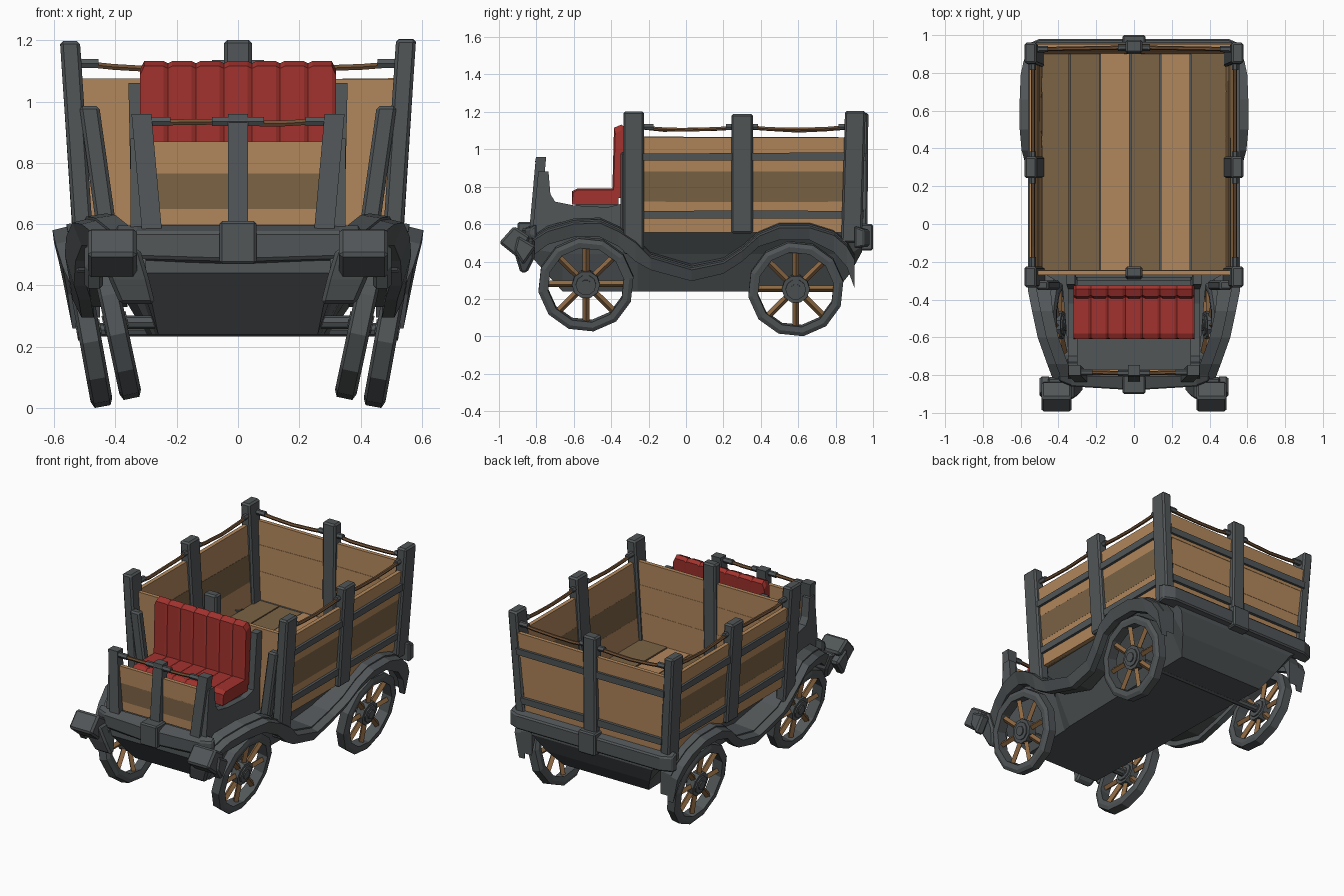
import bpy, bmesh, math, random
from mathutils import Matrix, Vector

if "Cube" in bpy.data.objects:
    bpy.data.objects.remove(bpy.data.objects["Cube"])

random.seed(4)

def material(name, rgb):
    m = bpy.data.materials.new(name)
    m.diffuse_color = (*rgb, 1)
    m.use_nodes = True
    m.node_tree.nodes["Principled BSDF"].inputs["Base Color"].default_value = m.diffuse_color
    return m

IRON = material("dark iron", (0.083, 0.093, 0.097))
LIGHT = material("light wood", (0.45, 0.245, 0.107))
DARK = material("dark wood", (0.20, 0.125, 0.06))
RED = material("red leather", (0.36, 0.032, 0.027))
ROPE = material("rope brown", (0.16, 0.08, 0.036))
SPOKE = material("spoke wood", (0.27, 0.14, 0.055))

class Part:
    """Collects lofted pieces into one named object."""
    def __init__(self, name):
        self.name, self.bm, self.mats = name, bmesh.new(), []

    def loft(self, rings, mat, mtx=None, closed=False):
        if mat not in self.mats:
            self.mats.append(mat)
        k, n = self.mats.index(mat), len(rings[0])
        vs = [[self.bm.verts.new(mtx @ Vector(p) if mtx else p) for p in r] for r in rings]
        fs = []
        for a, b in zip(vs, vs[1:] + vs[:1] if closed else vs[1:]):
            fs += [self.bm.faces.new((a[i], a[(i + 1) % n], b[(i + 1) % n], b[i])) for i in range(n)]
        if not closed:
            fs += [self.bm.faces.new(vs[0]), self.bm.faces.new(vs[-1])]
        for f in fs:
            f.material_index = k

    def box(self, lo, hi, mat, mtx=None):
        (a, b, c), (d, e, f) = lo, hi
        self.loft([[(a, b, z), (d, b, z), (d, e, z), (a, e, z)] for z in (c, f)], mat, mtx)

    def post(self, p0, p1, wx, wy, mat=IRON):
        self.loft([[(p[0] + i * wx / 2, p[1] + j * wy / 2, p[2])
                    for i, j in ((-1, -1), (1, -1), (1, 1), (-1, 1))] for p in (p0, p1)], mat)

    def tube(self, pts, r, mat, n=6, mtx=None):
        pts = [Vector(p) for p in pts]
        q = (pts[-1] - pts[0]).to_track_quat('Z', 'Y')
        self.loft([[p + q @ Vector((r * math.cos(t), r * math.sin(t), 0))
                    for t in (2 * math.pi * i / n for i in range(n))] for p in pts], mat, mtx)

    def extrude_x(self, prof, x0, x1, mat):
        self.loft([[(x, y, z) for y, z in prof] for x in (x0, x1)], mat)

    def done(self, bevel=0.0):
        bmesh.ops.recalc_face_normals(self.bm, faces=self.bm.faces[:])
        me = bpy.data.meshes.new(self.name)
        self.bm.to_mesh(me)
        for m in self.mats:
            me.materials.append(m)
        ob = bpy.data.objects.new(self.name, me)
        bpy.context.collection.objects.link(ob)
        if bevel:
            mod = ob.modifiers.new("chamfer", 'BEVEL')
            mod.width, mod.segments, mod.limit_method = bevel, 1, 'ANGLE'

def jit(a=0.005):
    return random.uniform(-a, a)

# Underbody hull: y, bottom z, bottom / middle / top half width
hull = Part("underbody")
rings = []
for y, zb, b, m, t in ((-0.84, 0.44, 0.30, 0.34, 0.35), (-0.66, 0.24, 0.26, 0.33, 0.35),
                       (-0.32, 0.24, 0.27, 0.34, 0.38), (-0.26, 0.24, 0.28, 0.38, 0.48),
                       (0.80, 0.24, 0.30, 0.41, 0.50), (0.88, 0.34, 0.36, 0.44, 0.50), (0.94, 0.45, 0.42, 0.46, 0.50)):
    zm = max(0.44, zb + 0.03)
    rings.append([(-b, y, zb), (b, y, zb), (m, y, zm), (t, y, 0.565), (-t, y, 0.565), (-m, y, zm)])
hull.loft(rings, IRON)
hull.done()

# Front and back beams with centre brackets
beam = Part("end_beams")
beam.loft([[(x, -0.80, z0), (x, y, z0 + 0.02), (x, y, 0.575), (x, -0.80, 0.60)]
           for x, y, z0 in ((-0.40, -0.83, 0.52), (-0.33, -0.86, 0.47), (0, -0.88, 0.46), (0.33, -0.86, 0.47), (0.40, -0.83, 0.52))], IRON)
beam.box((-0.06, -0.90, 0.47), (0.06, -0.80, 0.61), IRON)
beam.loft([[(x, 0.90, 0.47), (x, y, 0.48), (x, y, 0.57), (x, 0.90, 0.59)]
           for x, y in ((-0.57, 0.95), (-0.50, 0.98), (0.50, 0.98), (0.57, 0.95))], IRON)
beam.box((-0.06, 0.90, 0.46), (0.06, 1.0, 0.60), IRON)
beam.done(0.008)

# Fenders and running boards: y, top z, bottom z, outer x, inner x
FEND = ((-0.86, 0.47, 0.38, 0.42, 0.30), (-0.82, 0.53, 0.45, 0.43, 0.31), (-0.74, 0.58, 0.51, 0.46, 0.35),
        (-0.60, 0.62, 0.55, 0.51, 0.40), (-0.46, 0.625, 0.55, 0.54, 0.43), (-0.36, 0.58, 0.50, 0.56, 0.44),
        (-0.27, 0.52, 0.42, 0.565, 0.42), (-0.19, 0.44, 0.375, 0.55, 0.38), (0.03, 0.375, 0.315, 0.54, 0.36),
        (0.20, 0.41, 0.355, 0.54, 0.38), (0.30, 0.475, 0.42, 0.57, 0.42), (0.39, 0.555, 0.50, 0.595, 0.48),
        (0.50, 0.60, 0.535, 0.605, 0.492), (0.66, 0.60, 0.535, 0.605, 0.492), (0.79, 0.56, 0.47, 0.60, 0.48),
        (0.86, 0.50, 0.39, 0.585, 0.45), (0.90, 0.43, 0.28, 0.57, 0.45))
fend = Part("fenders")
for s in (-1, 1):
    fend.loft([[(s * xi, y, zb + 0.015), (s * (xo - 0.05), y, zb + 0.015), (s * (xo - 0.045), y, zt), (s * xi, y, zt + 0.01)]
               for y, zt, zb, xo, xi in FEND], IRON)
    # lower, outward-leaning lip
    fend.loft([[(s * (xo - 0.07), y, zb - 0.02), (s * (xo - 0.03), y, zb - 0.02), (s * xo, y, zt - 0.02), (s * (xo - 0.06), y, zt - 0.005)]
               for y, zt, zb, xo, xi in FEND], IRON)
fend.done()

# Lamp blocks at the fender tips, with inward-slanting lower prongs
lamp = Part("front_lamps")
for s in (-1, 1):
    lamp.extrude_x([(-1.0, 0.50), (-0.92, 0.59), (-0.83, 0.53), (-0.90, 0.42)], s * 0.33, s * 0.49, IRON)
    lamp.loft([[(s * x0, y0, z), (s * x1, y0, z), (s * x1, y1, z), (s * x0, y1, z)]
               for z, x0, x1, y0, y1 in ((0.52, 0.32, 0.46, -0.93, -0.81), (0.42, 0.29, 0.42, -0.91, -0.81),
                                         (0.34, 0.27, 0.385, -0.885, -0.85))], IRON)
    lamp.extrude_x([(-0.92, 0.46), (-0.90, 0.54), (-0.80, 0.48), (-0.87, 0.38)], s * 0.44, s * 0.50, IRON)
lamp.done(0.012)

# Spoked wheels, leaning outwards at the top
for label, y, z, x, ang in (("front", -0.535, 0.28, 0.40, 0.21), ("rear", 0.587, 0.255, 0.487, 0.18)):
    wheel = Part(label + "_wheels")
    for s in (-1, 1):
        M = Matrix.Translation((s * x, y, z)) @ Matrix.Rotation(s * ang, 4, 'Y')
        N = 12
        rim = []
        for i in range(N):
            c, d = math.cos(2 * math.pi * (i + .3) / N), math.sin(2 * math.pi * (i + .3) / N)
            rim.append([(u, r * c, r * d) for u, r in ((-0.033, 0.205), (0.033, 0.205), (0.036, 0.235),
                                                      (0.026, 0.257), (-0.026, 0.257), (-0.036, 0.235))])
        wheel.loft(rim, IRON, M, True)
        for i in range(8):
            a = math.pi * i / 4
            c, d = math.cos(a), math.sin(a)
            wheel.tube([(0, 0.05 * c, 0.05 * d), (0, 0.212 * c, 0.212 * d)], 0.018, SPOKE, 4, M)
        for r, h in ((0.075, 0.025), (0.055, 0.033), (0.03, 0.04)):
            wheel.tube([(-h, 0, 0), (h, 0, 0)], r, IRON, 10, M)
    wheel.tube([(-x, y, z), (x, y, z)], 0.022, IRON, 8)
    wheel.done()

# Cargo bed floor planks
floor = Part("bed_floor")
edges = (-0.49, -0.34, -0.18, -0.02, 0.14, 0.30, 0.49)
for i, mat in enumerate((DARK, DARK, LIGHT, DARK, LIGHT, DARK)):
    floor.box((edges[i] + 0.003, -0.26, 0.555), (edges[i + 1] - 0.003, 0.93, 0.585 + jit()), mat)
floor.done()

# Cargo bed walls: planks leaning outwards, iron rails outside
SIDE = ((0.56, 0.726, LIGHT), (0.724, 0.888, DARK), (0.886, 1.065, LIGHT))
ENDS = ((0.56, 0.757, LIGHT), (0.755, 0.927, LIGHT), (0.925, 1.075, LIGHT))
def X(z): return 0.485 + 0.08 * (z - 0.56)
def Y(z): return 0.905 + 0.04 * (z - 0.56)
wall = Part("bed_walls")
def side_plank(s, z0, z1, off, t, mat):
    wall.loft([[(s * (X(z0) + off), y, z0 + a), (s * (X(z0) + off + t), y, z0 + a), (s * (X(z1) + off + t), y, z1 + b),
                (s * (X(z1) + off), y, z1 + b)] for y, a, b in ((-0.26, -0.004, jit()), (0.3, -0.006, jit()), (0.93, -0.004, jit()))], mat)
def end_plank(z0, z1, off, t, mat, front=False):
    y0, y1 = (-0.27, -0.27) if front else (Y(z0), Y(z1))
    wall.loft([[(k * X(z0), y0 + off, z0 + a), (k * X(z0), y0 + off + t, z0 + a), (k * X(z1), y1 + off + t, z1 + b),
                (k * X(z1), y1 + off, z1 + b)] for k, a, b in ((-1, -0.004, jit()), (0, -0.006, jit()), (1, -0.004, jit()))], mat)
for (a, b, mat), (c, d, mat2) in zip(SIDE, ENDS):
    for s in (-1, 1):
        side_plank(s, a, b, jit(0.003), 0.025, mat)
    end_plank(c, d, jit(0.003), 0.025, mat2)
    end_plank(c, d, jit(0.003), 0.025, mat2, True)
for z in (0.635, 0.945):
    for s in (-1, 1):
        side_plank(s, z, z + 0.037, 0.02, 0.022, IRON)
    end_plank(z, z + 0.037, 0.02, 0.022, IRON)
wall.done()

# Cargo bed posts
posts = Part("bed_posts")
for s in (-1, 1):
    for y, yt, w, zb, zt in ((-0.28, -0.28, 0.11, 0.44, 1.20), (0.30, 0.30, 0.115, 0.55, 1.185), (0.885, 0.905, 0.11, 0.50, 1.20)):
        posts.post((s * (X(zb) + 0.022), y, zb), (s * (X(zt) + 0.012), yt, zt + jit()), 0.065, w)
    posts.post((s * 0.425, -0.325, 0.56), (s * 0.485, -0.325, 0.985), 0.065, 0.05)
posts.post((0, 0.935, 0.55), (0, 0.94, 1.195), 0.09, 0.07)
posts.post((0, -0.265, 0.55), (0, -0.255, 1.20), 0.09, 0.06)
posts.done(0.01)

# Ropes strung between post tops, with iron sleeves
rope = Part("ropes")
def string(a, b, sag=0.018):
    a, b = Vector(a), Vector(b)
    rope.tube([a.lerp(b, t) - Vector((0, 0, sag * 4 * t * (1 - t) + jit(0.004))) for t in (0, .25, .5, .75, 1)], 0.011, ROPE)
    for p, q in ((a, b), (b, a)):
        rope.tube([p, p + (q - p).normalized() * 0.085], 0.017, IRON)
for s in (-1, 1):
    string((s * 0.535, -0.26, 1.12), (s * 0.535, 0.30, 1.12))
    string((s * 0.535, 0.30, 1.12), (s * 0.535, 0.90, 1.12))
    string((s * 0.54, 0.925, 1.125), (0, 0.935, 1.12))
    string((s * 0.305, -0.785, 0.935), (0, -0.79, 0.935), 0.006)
rope.done()

# Front rack: three posts and planks
rack = Part("front_rack")
for x0, x1 in ((-0.28, -0.315), (0, 0), (0.28, 0.315)):
    rack.post((x0, -0.81, 0.57), (x1, -0.775, 0.96), 0.065, 0.055)
for z0, z1, mat in ((0.595, 0.65, LIGHT), (0.645, 0.765, DARK), (0.76, 0.87, LIGHT)):
    rack.box((-0.285, -0.795, z0), (0.285, -0.77, z1), mat)
rack.done()

# Cab: floor, seat base, curved side panels and seat back supports
cab = Part("cab")
cab.box((-0.34, -0.80, 0.55), (0.34, -0.28, 0.59), IRON)
cab.box((-0.31, -0.59, 0.58), (0.31, -0.30, 0.705), IRON)
for s in (-1, 1):
    cab.extrude_x([(-0.82, 0.56), (-0.79, 0.88), (-0.735, 0.88), (-0.725, 0.76), (-0.70, 0.72), (-0.60, 0.70),
                   (-0.42, 0.69), (-0.34, 0.71), (-0.28, 0.72), (-0.28, 0.56)], s * 0.30, s * 0.35, IRON)
    cab.post((s * 0.325, -0.32, 0.60), (s * 0.335, -0.29, 1.06), 0.045, 0.06)
cab.done()

# Tufted seat cushion and backrest, shallow grooves and rounded outer corners
seat = Part("seat")
n, w = 7, 0.64 / 7
for i in range(n):
    x0, x1 = -0.32 + i * w, -0.32 + (i + 1) * w
    e0, e1 = (0.03 if i == 0 else 0.007), (0.03 if i == n - 1 else 0.007)
    xs = ((x0, e0, 0.007), (x0 + 0.014, 0, 0), (x1 - 0.014, 0, 0), (x1, e1, 0.007))
    seat.loft([[(x, -0.61, 0.705), (x, -0.36, 0.705), (x, -0.36, 0.79 - g), (x, -0.58, 0.79 - g), (x, -0.61 + g, 0.775 - g)]
               for x, e, g in xs], RED)
    seat.loft([[(x, -0.395 + g, 0.74), (x, -0.35, 0.74), (x, -0.325, 1.115 - e), (x, -0.345, 1.132 - e),
                (x, -0.385 + g, 1.115 - e)] for x, e, g in xs], RED)
seat.done()
